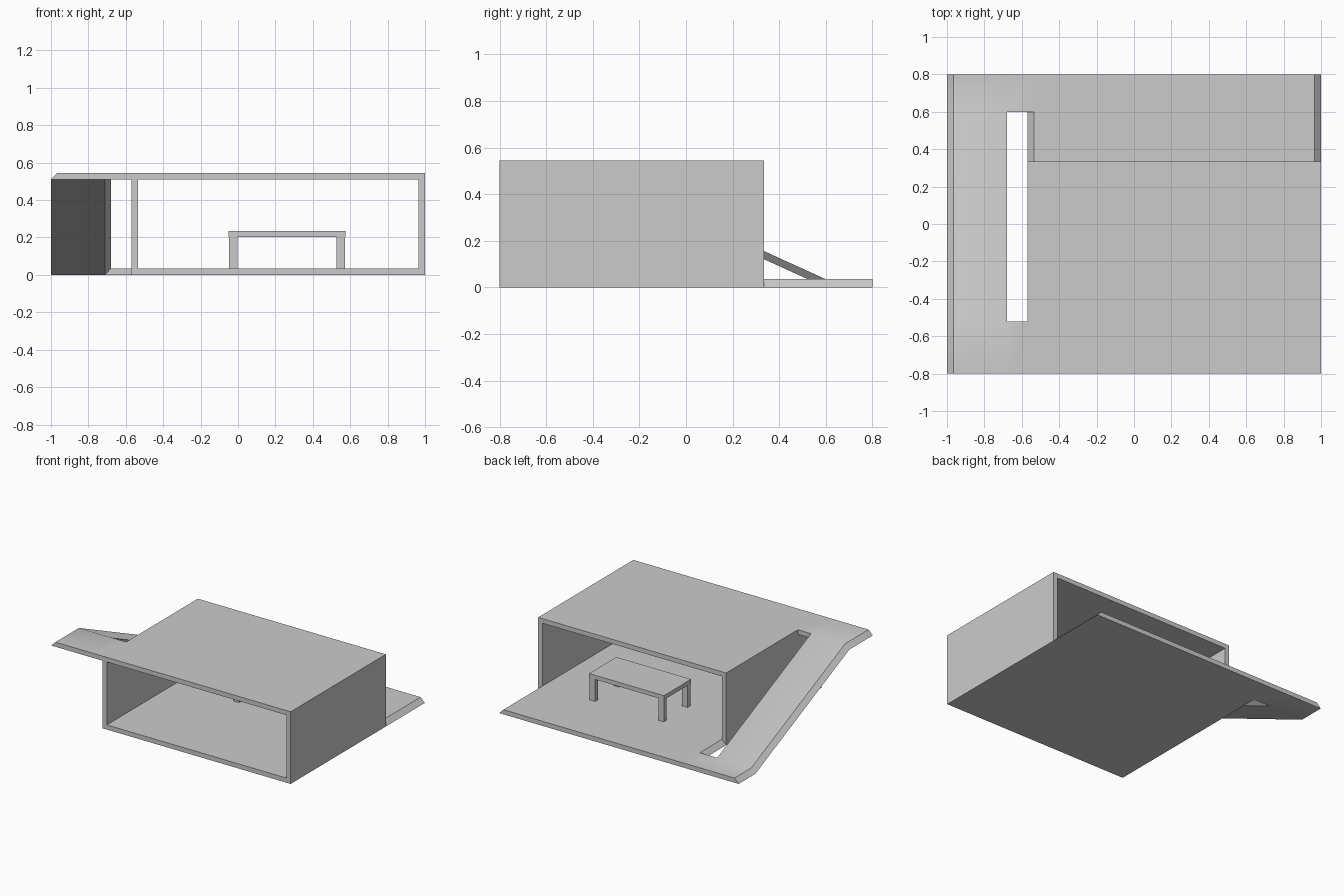
import bpy, bmesh, math

if "Cube" in bpy.data.objects:
    bpy.data.objects.remove(bpy.data.objects["Cube"])

T, H = 0.035, 0.545               # sheet thickness, overall height
FRONT, TURN_F, ROOF_B, TURN_B, BACK = -0.8, -0.52, 0.335, 0.6, 0.8


def section(y, a, b, c, d):
    """Four (x, z) corners of a sheet cross-section at depth y."""
    return [(x, y, z) for x, z in (a, b, c, d)]


def flat(y, z, left, right):
    """Section of a level sheet; left/right are (bottom x, top x)."""
    return section(y, (left[0], z), (right[0], z), (right[1], z + T), (left[1], z + T))


def build(name, cells):
    """Join hexahedral cells into one skin, dropping the shared inner faces."""
    faces = {}
    for s0, s1 in cells:
        quads = [s0, s1[::-1]] + [[s0[(i + 1) % 4], s0[i], s1[i], s1[(i + 1) % 4]] for i in range(4)]
        for q in quads:
            key = frozenset(tuple(round(v, 4) for v in p) for p in q)
            if key in faces:
                del faces[key]
            else:
                faces[key] = q
    bm = bmesh.new()
    for q in faces.values():
        bm.faces.new([bm.verts.new(p) for p in q])
    bmesh.ops.remove_doubles(bm, verts=bm.verts, dist=1e-4)
    bmesh.ops.recalc_face_normals(bm, faces=bm.faces)
    me = bpy.data.meshes.new(name)
    bm.to_mesh(me)
    bm.free()
    ob = bpy.data.objects.new(name, me)
    bpy.context.collection.objects.link(ob)
    return ob


def box(name, lo, hi):
    return build(name, [([(lo[0], y0, lo[2]), (hi[0], y0, lo[2]), (hi[0], y0, hi[2]), (lo[0], y0, hi[2])],
                         [(lo[0], y1, lo[2]), (hi[0], y1, lo[2]), (hi[0], y1, hi[2]), (lo[0], y1, hi[2])])
                        for y0, y1 in [(lo[1], hi[1])]])


# slanted edges of the sheet as (bottom x, top x)
OUT, INN = (-1.0, -0.965), (-0.71, -0.68)
FL, FR = (-0.57, -0.535), (1.0, 0.965)
ROOF = H - T
cells = []

# floor slab with mitred sides
for y0, y1 in ((FRONT, ROOF_B), (ROOF_B, TURN_B), (TURN_B, BACK)):
    cells.append((flat(y0, 0, FL, FR), flat(y1, 0, FL, FR)))

# roof slab, mitred the other way
rl, rr = FL[::-1], FR[::-1]
cells.append((flat(FRONT, ROOF, rl, rr), flat(ROOF_B, ROOF, rl, rr)))

# left and right walls
for xo, xi in (FL, FR):
    cells.append(tuple(section(y, (xo, 0), (xi, T), (xi, ROOF), (xo, H)) for y in (FRONT, ROOF_B)))

# ramp strip folding from the floor up to the roof
path = [(FRONT, ROOF), (TURN_F, ROOF), (TURN_B, 0), (BACK, 0)]
for (y0, z0), (y1, z1) in zip(path, path[1:]):
    cells.append((flat(y0, z0, OUT, INN), flat(y1, z1, OUT, INN)))

# landings joining the ramp to the roof and the floor
edge = (FL[0], FL[0])
cells.append((flat(FRONT, ROOF, INN, edge), flat(TURN_F, ROOF, INN, edge)))
cells.append((flat(TURN_B, 0, INN, FL), flat(BACK, 0, INN, FL)))

shell = build("folded_shell", cells)
bpy.context.view_layer.objects.active = shell
shell.select_set(True)
bpy.ops.object.shade_smooth_by_angle(angle=math.radians(30))

# table
x0, x1, y0, y1 = -0.05, 0.575, 0.01, 0.335
box("table_top", (x0, y0, 0.203), (x1, y1, 0.235))
for sx, lx in (("left", x0 + 0.003), ("right", x1 - 0.048)):
    for sy, ly in (("front", y0 + 0.003), ("back", y1 - 0.038)):
        box(f"table_leg_{sy}_{sx}", (lx, ly, T), (lx + 0.045, ly + 0.035, 0.203))
